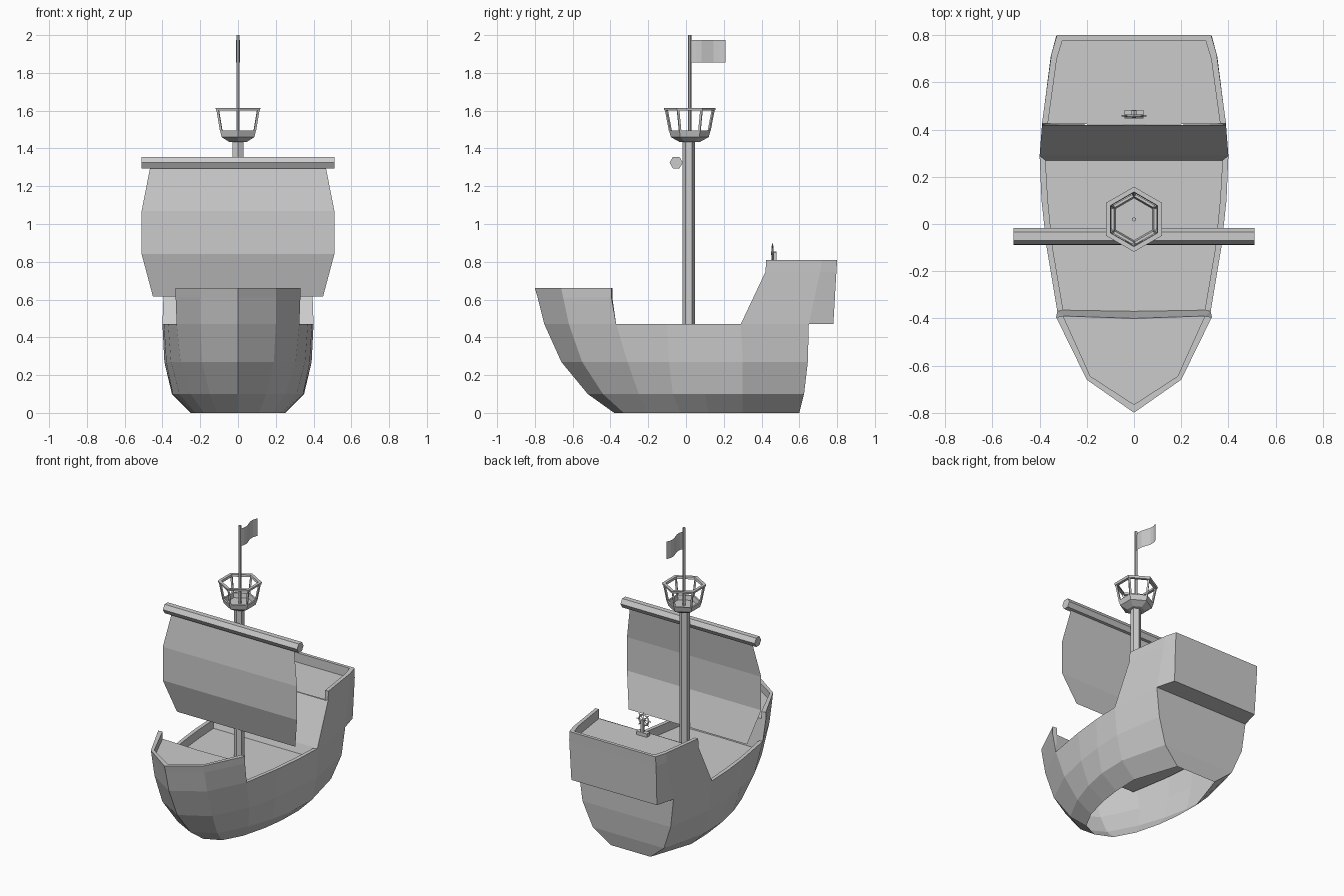
import bpy, math
from mathutils import Vector

if "Cube" in bpy.data.objects:
    bpy.data.objects.remove(bpy.data.objects["Cube"])

MAST_Y = 0.02


def make(name, verts, faces, mirror=False):
    me = bpy.data.meshes.new(name)
    me.from_pydata([tuple(v) for v in verts], [], faces)
    ob = bpy.data.objects.new(name, me)
    bpy.context.collection.objects.link(ob)
    if mirror:
        m = ob.modifiers.new("Mirror", 'MIRROR')
        m.use_clip = True
    return ob


def level(points, z):
    return [(x, y, z) for x, y in points]


def loft(name, rows, closed=False, cap_rows=(), cap_cols=(), extra=(), mirror=False):
    """Skin rows of equal length; optionally fill whole rows or columns, add loose polygons."""
    n = len(rows[0])
    verts = [v for r in rows for v in r]
    faces = [(r*n + i, r*n + (i+1) % n, (r+1)*n + (i+1) % n, (r+1)*n + i)
             for r in range(len(rows)-1) for i in range(n if closed else n-1)]
    faces += [[r*n + i for i in range(n)] for r in cap_rows]
    faces += [[r*n + c for r in range(len(rows))] for c in cap_cols]
    for poly in extra:
        faces.append(list(range(len(verts), len(verts)+len(poly))))
        verts += poly
    return make(name, verts, faces, mirror)


def revolve(name, profile, n=6, caps=()):
    rows = [[(r*math.sin(i*math.tau/n), MAST_Y + r*math.cos(i*math.tau/n), z)
             for i in range(n)] for r, z in profile]
    return loft(name, rows, True, caps)


def rod(name, a, b, r, n=6):
    a, b = Vector(a), Vector(b)
    d = b - a
    bpy.ops.mesh.primitive_cylinder_add(vertices=n, radius=r, depth=d.length, location=(a+b)/2)
    ob = bpy.context.object
    ob.name = name
    ob.rotation_euler = d.to_track_quat('Z', 'Y').to_euler()
    return ob


def box(name, loc, size):
    bpy.ops.mesh.primitive_cube_add(size=1, location=loc)
    ob = bpy.context.object
    ob.name = name
    ob.scale = size
    return ob


# Hull shell, open underneath: half outlines from stem to transom centre
sheer = [(0, -.75), (.2, -.62), (.325, -.37), (.37, -.1), (.392, .1), (.4, .29), (.36, .65), (0, .65)]
loft("hull", [
    level([(0, -.38), (.11, -.33), (.18, -.2), (.225, -.03), (.245, .12), (.25, .3), (.15, .6), (0, .6)], 0),
    level([(0, -.52), (.15, -.44), (.25, -.25), (.31, -.07), (.345, .1), (.35, .3), (.27, .625), (0, .625)], .1),
    level([(0, -.66), (.19, -.55), (.305, -.31), (.355, -.09), (.38, .1), (.39, .3), (.335, .645), (0, .645)], .27),
    level(sheer, .47)], mirror=True)

# Main deck with its low side rails
inner = [(.3, -.365), (.345, -.1), (.365, .1), (.375, .27)]
side = sheer[2:6]
deck = level(inner, .41) + [(0, .27, .41), (0, -.37, .41)]
loft("main_deck", [level(side, .47), level(inner, .47), level(inner, .41)], extra=[deck], mirror=True)

# Raised bow with rail, deck and rear bulkhead
bow_in = [(0, -.765), (.185, -.645), (.3, -.39)]
loft("bow_castle", [
    level(sheer[:3], .47),
    level([(0, -.785), (.2, -.65), (.33, -.395)], .61),
    level([(0, -.8), (.2, -.66), (.33, -.395)], .66),
    level(bow_in, .66), level(bow_in, .61)], cap_cols=[2],
    extra=[level(bow_in, .61) + [(0, -.4, .61)],
           [(0, -.4, .61), (.3, -.39, .61), (.325, -.37, .47), (.3, -.365, .41), (0, -.37, .41)]],
    mirror=True)

# Raised stern with rail, deck, sloped bulkhead and overhang underside
stern_in = [(.365, .425), (.327, .7), (.303, .778), (0, .778)]
stern_low = [(.4, .29), (.36, .65), (.325, .78), (0, .78)]
loft("stern_castle", [
    level(stern_low, .47),
    level([(.39, .42), (.353, .71), (.33, .796), (0, .796)], .745),
    level([(.39, .425), (.35, .72), (.327, .8), (0, .8)], .81),
    level(stern_in, .81), level(stern_in, .745)],
    extra=[level(stern_in, .745) + [(0, .42, .745)],
           [(.39, .42, .745), (.39, .425, .81), (.365, .425, .81), (.365, .425, .745)],
           [(0, .42, .745), (.39, .42, .745), (.4, .29, .47), (0, .29, .47)],
           [(0, .29, .47), (.4, .29, .47), (.375, .27, .41), (0, .27, .41)],
           level(stern_low[1:] + [(0, .65)], .47)],
    mirror=True)

# Mast, flagpole and yard
rod("mast", (0, MAST_Y - .005, .41), (0, MAST_Y - .005, 1.45), .033)
rod("flagpole", (0, MAST_Y, 1.44), (0, MAST_Y, 2.0), .009)
bpy.ops.mesh.primitive_cylinder_add(vertices=6, radius=.035, depth=1.02,
                                    location=(0, -.052, 1.325), rotation=(0, math.pi/2, 0))
bpy.context.object.name = "yard"

# Billowed sail sheet: half width, y, z
loft("sail", [[(-w, y, z), (w, y, z)] for w, y, z in
              [(.465, -.055, 1.3), (.51, -.088, 1.07), (.51, -.088, .84), (.45, -.02, .615)]])

# Lookout basket: bowl, posts and top ring
revolve("lookout_bowl", [(.055, 1.435), (.1, 1.46), (.11, 1.495), (.097, 1.495), (.09, 1.465)], caps=(0, 4))
revolve("lookout_ring", [(.134, 1.6), (.138, 1.615), (.116, 1.615), (.113, 1.6), (.134, 1.6)])
for i in range(6):
    s, c = math.sin(i*math.tau/6), math.cos(i*math.tau/6)
    rod(f"lookout_post_{i+1}", (.102*s, MAST_Y + .102*c, 1.49),
        (.124*s, MAST_Y + .124*c, 1.605), .008, 4)

# Waving flag
loft("flag", [[(.012*math.sin(i*math.tau/6), MAST_Y + .19*i/6, z) for i in range(7)]
              for z in (1.855, 1.975)])

# Steering wheel on its stand
box("wheel_base", (0, .465, .757), (.08, .035, .024))
box("wheel_stand", (0, .472, .80), (.02, .016, .09))
bpy.ops.mesh.primitive_torus_add(major_segments=8, minor_segments=4, major_radius=.038, minor_radius=.006,
                                 location=(0, .458, .845), rotation=(math.pi/2, 0, 0))
bpy.context.object.name = "wheel_rim"
rod("wheel_hub", (0, .45, .845), (0, .48, .845), .01)
for i in range(4):
    a = i*math.pi/4
    d = Vector((math.cos(a), 0, math.sin(a)))*.053
    o = Vector((0, .458, .845))
    rod(f"wheel_spoke_{i+1}", o - d, o + d, .003, 4)
